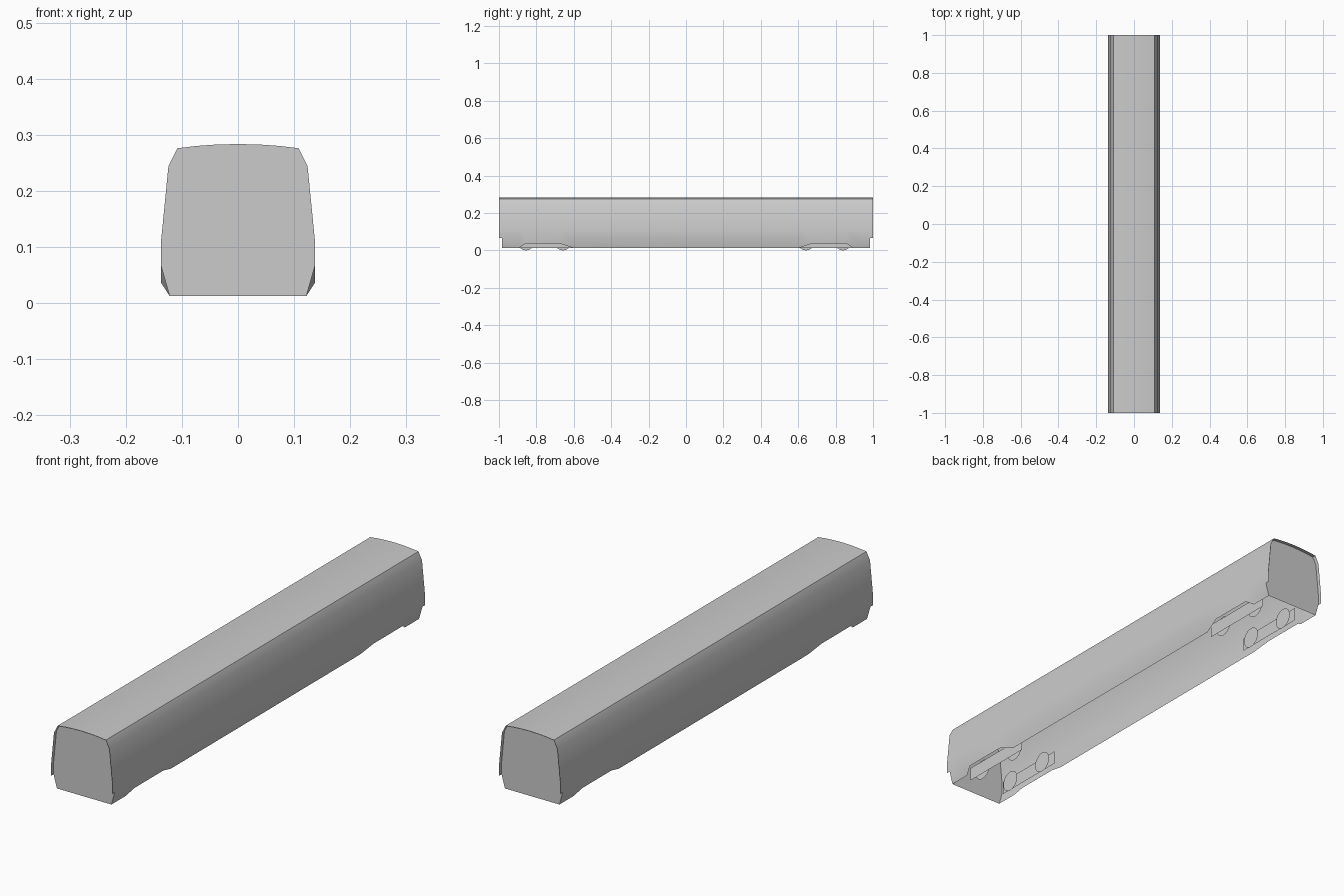
import bpy, bmesh, math

if "Cube" in bpy.data.objects:
    bpy.data.objects.remove(bpy.data.objects["Cube"])

def make_object(name, bm):
    mesh = bpy.data.meshes.new(name)
    bm.to_mesh(mesh)
    bm.free()
    obj = bpy.data.objects.new(name, mesh)
    bpy.context.collection.objects.link(obj)
    return obj

# Half cross-section (x, z) from the roof ridge down to the top of the skirt
half = [(0, .2835), (.04, .2825), (.075, .280), (.108, .276),
        (.124, .244), (.137, .112), (.137, .066)]
section = [(-x, z) for x, z in reversed(half[1:])] + half
hem = (.122, .013)      # normal bottom edge of the skirt
arch = (.137, .036)     # flared, raised edge over the bogies
END = .984              # recessed end walls

# Skirt stations along the length, mirrored front to back
stations = [(-1, None), (-END, hem), (-.893, hem), (-.858, arch),
            (-.674, arch), (-.604, hem)]
stations += [(-y, p) for y, p in reversed(stations)]

# Body shell: open underneath, roof and sides overhang the ends
bm = bmesh.new()
rows, hems = [], []
for y, p in stations:
    rows.append([bm.verts.new((x, y, z)) for x, z in section])
    hems.append([bm.verts.new((s * p[0], y, p[1])) for s in (-1, 1)] if p else None)
for i in range(len(rows) - 1):
    a, b = rows[i], rows[i + 1]
    for j in range(len(section) - 1):
        bm.faces.new((a[j], a[j + 1], b[j + 1], b[j]))
    if hems[i] and hems[i + 1]:
        bm.faces.new((hems[i][0], a[0], b[0], hems[i + 1][0]))
        bm.faces.new((a[-1], hems[i][1], hems[i + 1][1], b[-1]))
bmesh.ops.recalc_face_normals(bm, faces=bm.faces)
if sum(f.normal.z for f in bm.faces if abs(f.normal.z) > .9) < 0:
    bmesh.ops.reverse_faces(bm, faces=bm.faces)
shell = make_object("body_shell", bm)
bpy.context.view_layer.objects.active = shell
shell.select_set(True)
bpy.ops.object.shade_smooth_by_angle(angle=math.radians(25))

# End walls
outline = [(-hem[0], hem[1])] + section + [hem]
for name, side in (("front_end_wall", -1), ("back_end_wall", 1)):
    bm = bmesh.new()
    pts = outline if side > 0 else outline[::-1]
    bm.faces.new([bm.verts.new((x, side * END, z)) for x, z in pts])
    make_object(name, bm)

# Bogies: flat side frames with flat wheel discs just inside them
R = .043
for end, cy in (("front", -.757), ("back", .741)):
    for side, s in (("left", -1), ("right", 1)):
        bm = bmesh.new()
        pts = [(cy - .16, .014), (cy + .16, .014), (cy + .16, .07), (cy - .16, .07)]
        bm.faces.new([bm.verts.new((s * .085, y, z)) for y, z in pts[::s]])
        make_object(f"{end}_{side}_bogie_frame", bm)
        bm = bmesh.new()
        for wy in (cy - .099, cy + .099):
            ring = [(wy + R * math.cos(k * math.tau / 24), R + R * math.sin(k * math.tau / 24))
                    for k in range(24)]
            bm.faces.new([bm.verts.new((s * .072, y, z)) for y, z in ring[::s]])
        make_object(f"{end}_{side}_wheels", bm)
